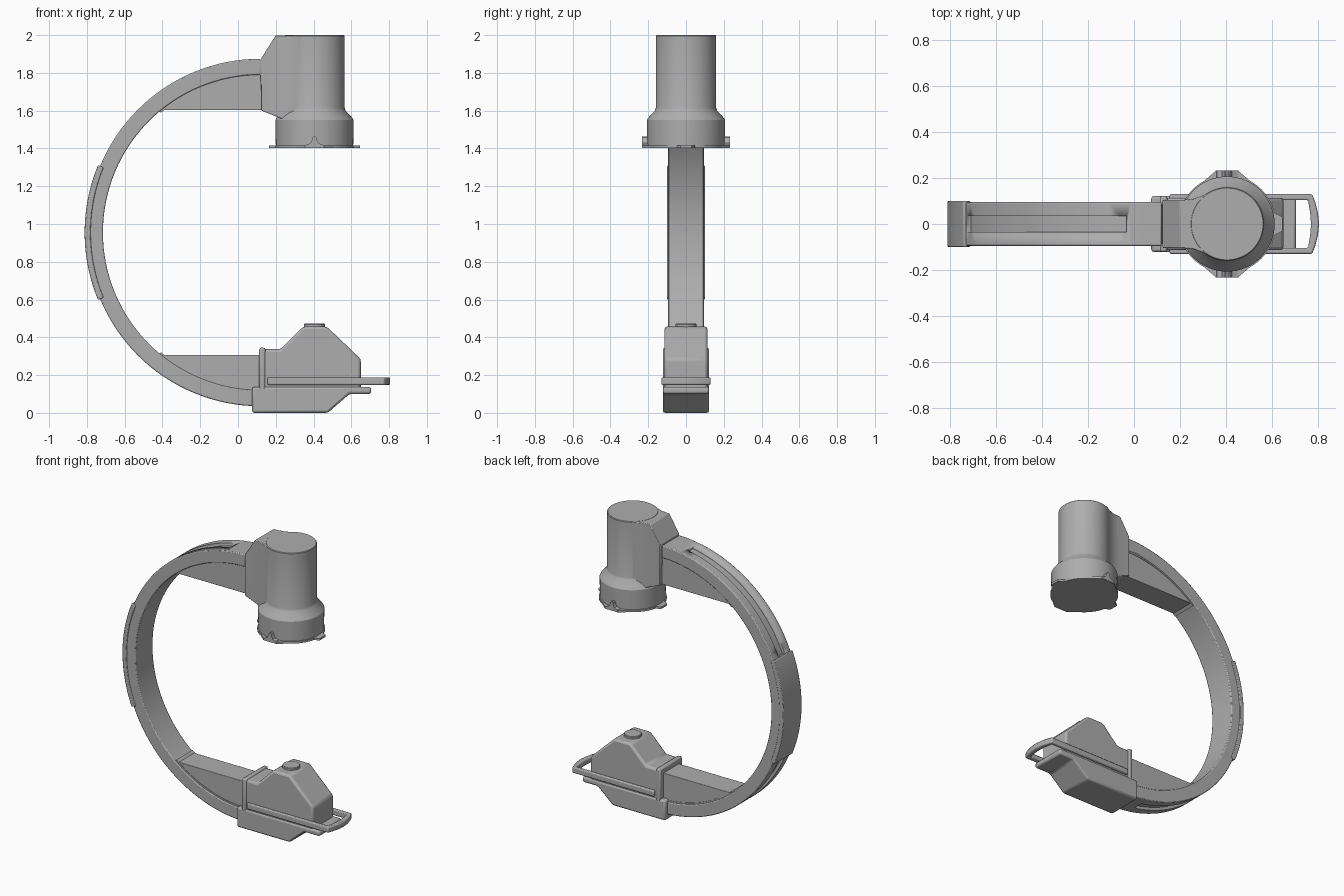
import bpy, bmesh, math
from mathutils import Vector

cube = bpy.data.objects.get("Cube")
if cube:
    bpy.data.objects.remove(cube, do_unlink=True)

grey = bpy.data.materials.new("medical_grey")
grey.use_nodes = True
grey.diffuse_color = (0.42, 0.42, 0.42, 1)
grey.node_tree.nodes["Principled BSDF"].inputs["Base Color"].default_value = grey.diffuse_color

CX, CZ = 0.12, 0.955        # centre of the C-shaped arm
R_IN, R_OUT = 0.835, 0.92
HEAD_X = 0.405              # vertical axis of the head


def finish(name, bm, bevel=0.0, segments=2):
    bmesh.ops.recalc_face_normals(bm, faces=bm.faces)
    mesh = bpy.data.meshes.new(name)
    bm.to_mesh(mesh)
    bm.free()
    mesh.materials.append(grey)
    ob = bpy.data.objects.new(name, mesh)
    bpy.context.collection.objects.link(ob)
    mesh.shade_smooth()
    mesh.set_sharp_from_angle(angle=math.radians(30))
    if bevel:
        mod = ob.modifiers.new("Bevel", 'BEVEL')
        mod.width, mod.segments = bevel, segments
        mod.limit_method, mod.angle_limit = 'ANGLE', math.radians(35)
    return ob


def prism_mesh(points, low, high, axis):
    """Extrude an (x, z) outline along y, or an (x, y) outline along z."""
    bm = bmesh.new()
    place = (lambda p, d: (p[0], d, p[1])) if axis == 'y' else (lambda p, d: (p[0], p[1], d))
    face = bm.faces.new([bm.verts.new(place(p, low)) for p in points])
    new = bmesh.ops.extrude_face_region(bm, geom=[face])["geom"]
    bmesh.ops.translate(bm, verts=[v for v in new if isinstance(v, bmesh.types.BMVert)],
                        vec=Vector(place((0, 0), high - low)))
    return bm


def prism(name, points, low, high, axis='y', bevel=0.0):
    return finish(name, prism_mesh(points, low, high, axis), bevel)


def arc(radius, start, end, steps=64, cx=CX, cz=CZ):
    angles = [math.radians(start + (end - start) * i / steps) for i in range(steps + 1)]
    return [(cx + radius * math.cos(a), cz + radius * math.sin(a)) for a in angles]


def band(name, r0, r1, start, end, half, bevel=0.0):
    return prism(name, arc(r1, start, end) + arc(r0, end, start), -half, half, bevel=bevel)


def lathe(name, profile, x, steps=64):
    bm = bmesh.new()
    verts = [bm.verts.new((r, 0, z)) for r, z in profile]
    edges = [bm.edges.new(pair) for pair in zip(verts, verts[1:])]
    bmesh.ops.spin(bm, geom=verts + edges, axis=(0, 0, 1), cent=(0, 0, 0),
                   angle=math.tau, steps=steps)
    bmesh.ops.remove_doubles(bm, verts=bm.verts, dist=0.0005)
    bmesh.ops.translate(bm, verts=bm.verts, vec=(x, 0, 0))
    return finish(name, bm)


# Curved arm with a groove in its outer face above and below the back pad
arm = band("c_arm", R_IN, R_OUT, 90, 270, 0.095, 0.006)
for side, start, end in (("upper", 99.5, 157), ("lower", 203, 260.5)):
    cutter = band(side + "_groove_cutter", R_OUT - 0.02, R_OUT + 0.05, start, end, 0.034)
    cutter.hide_render = True
    cutter.hide_viewport = True
    cut = arm.modifiers.new("Groove", 'BOOLEAN')
    cut.object, cut.operation, cut.solver = cutter, 'DIFFERENCE', 'EXACT'
band("back_pad", R_OUT - 0.02, R_OUT + 0.012, 157.5, 202.5, 0.1, 0.005)

# Gussets between the arm and its two ends
edge_angle = math.degrees(math.asin(0.648 / (R_IN + 0.008)))
for side, s in (("upper", 1), ("lower", -1)):
    curve = arc(R_IN + 0.008, s * 90, s * (180 - edge_angle), 32)
    prism(side + "_gusset", curve + [(CX + 0.01, CZ + s * 0.648)], -0.085, 0.085, bevel=0.003)
    # Raised seam following the inner edge of the arm
    band(side + "_seam", R_IN - 0.01, R_IN + 0.01, s * 90, s * (180 - edge_angle), 0.088)

# Head: cylinder that flares to a wider collar
lathe("head_cylinder", [(0, 1.41), (0.205, 1.41), (0.207, 1.55), (0.2, 1.562), (0.165, 1.6),
                        (0.16, 1.615), (0.16, 1.996), (0.156, 2.0), (0, 2.0)], HEAD_X)
lathe("head_face_rim", [(0, 1.402), (0.212, 1.402), (0.212, 1.416), (0, 1.416)], HEAD_X)

# Neck block blending into the cylinder, with sloped top and underside
half = [(0.125, 0.105), (0.215, 0.105), (0.26, 0.11), (0.3, 0.124), (0.34, 0.146)]
bm = prism_mesh(half + [(x, -y) for x, y in reversed(half)], 1.545, 1.999, 'z')
for point, normal in (((0.125, 0, 1.88), (-0.12, 0, 0.075)), ((0.125, 0, 1.6), (-0.05, 0, -0.125))):
    cut = bmesh.ops.bisect_plane(bm, geom=bm.verts[:] + bm.edges[:] + bm.faces[:],
                                 plane_co=point, plane_no=normal, clear_outer=True)
    bmesh.ops.contextual_create(bm, geom=[e for e in cut["geom_cut"]
                                          if isinstance(e, bmesh.types.BMEdge)])
finish("head_neck", bm, 0.004)

# Flat front and rear tabs, and side latches with a bell-shaped upright
for name, s in (("front", -1), ("rear", 1)):
    prism(name + "_latch_plate", [(HEAD_X - 0.12, s * 0.17), (HEAD_X - 0.05, s * 0.23),
                                  (HEAD_X + 0.05, s * 0.23), (HEAD_X + 0.12, s * 0.17)],
          1.402, 1.416, 'z')
    bell = [(0.05, 1.405), (0.045, 1.418), (0.022, 1.428), (0.013, 1.445), (0.01, 1.458), (0.004, 1.463)]
    outline = [(HEAD_X + x, z) for x, z in bell] + [(HEAD_X - x, z) for x, z in reversed(bell)]
    prism(name + "_latch", outline, *sorted((s * 0.19, s * 0.232)))
for name, s in (("left", 1), ("right", -1)):
    prism(name + "_tab", [(HEAD_X + s * 0.18, -0.06), (HEAD_X + s * 0.225, -0.04), (HEAD_X + s * 0.24, -0.03),
                          (HEAD_X + s * 0.24, 0.03), (HEAD_X + s * 0.225, 0.04), (HEAD_X + s * 0.18, 0.06)],
          1.402, 1.416, 'z')

# Lower unit: base, collar, sloped body and button
prism("lower_base", [(0.075, 0), (0.475, 0), (0.59, 0.1), (0.705, 0.1), (0.705, 0.138), (0.075, 0.138)],
      -0.122, 0.122, bevel=0.012)
prism("lower_collar", [(0.112, 0.12), (0.145, 0.12), (0.145, 0.345), (0.112, 0.345)],
      -0.122, 0.122, bevel=0.01)
prism("lower_body", [(0.13, 0.12), (0.65, 0.12), (0.65, 0.285), (0.47, 0.457), (0.345, 0.457),
                     (0.225, 0.337), (0.13, 0.337)], -0.114, 0.114, bevel=0.014)
lathe("lower_button", [(0, 0.45), (0.056, 0.45), (0.056, 0.468), (0.052, 0.472), (0, 0.472)], HEAD_X, 40)

# U-shaped handle running along both sides and bowed at the end
outer = [(0.155, 0.13), (0.775, 0.13), (0.787, 0.1), (0.8, 0.05), (0.805, 0)]
inner = [(0.155, 0.104), (0.757, 0.104), (0.766, 0.05), (0.77, 0)]
mirror = lambda pts: [(x, -y) for x, y in reversed(pts[:-1])]
prism("handle", outer + mirror(outer) + [(x, -y) for x, y in inner] + mirror([(x, -y) for x, y in inner]),
      0.148, 0.188, 'z', bevel=0.007)
